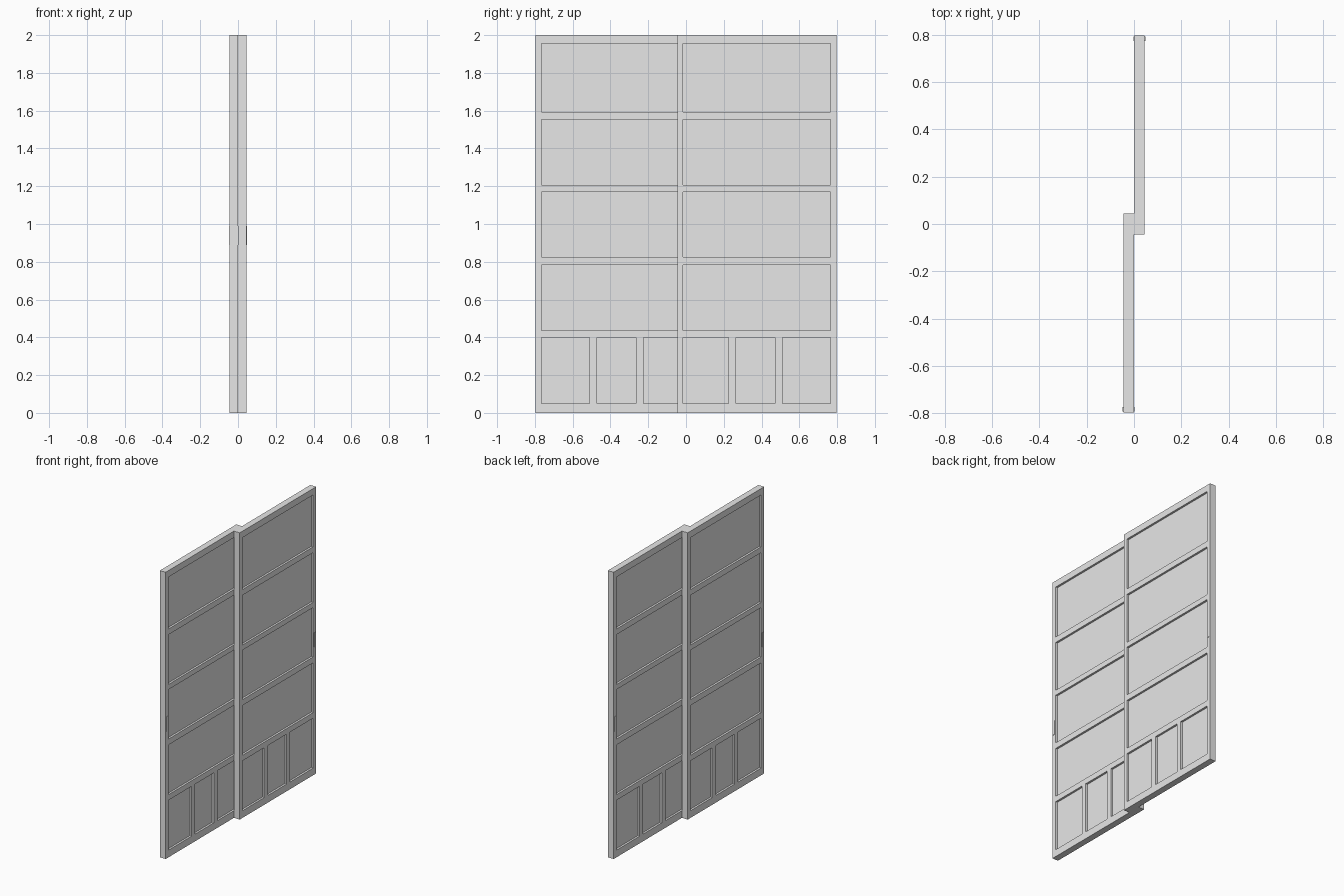
import bpy, bmesh, math
from mathutils import Matrix, Vector

if "Cube" in bpy.data.objects:
    bpy.data.objects.remove(bpy.data.objects["Cube"], do_unlink=True)

THICK = 0.045
RECESS = 0.014

grey = bpy.data.materials.new("plain_grey")
grey.use_nodes = True
grey.diffuse_color = (0.8, 0.8, 0.8, 1)
grey.node_tree.nodes["Principled BSDF"].inputs["Base Color"].default_value = (0.8, 0.8, 0.8, 1)


def finish(bm, name, turn):
    bmesh.ops.recalc_face_normals(bm, faces=bm.faces)
    bm.transform(Matrix.Rotation(turn, 4, "Z"))
    mesh = bpy.data.meshes.new(name)
    bm.to_mesh(mesh)
    bm.free()
    mesh.materials.append(grey)
    bpy.context.collection.objects.link(bpy.data.objects.new(name, mesh))


def box(name, low, high, turn):
    low, high = Vector(low), Vector(high)
    bm = bmesh.new()
    bmesh.ops.create_cube(bm, size=1)
    bm.transform(Matrix.Translation((low + high) / 2) @ Matrix.Diagonal((*(high - low), 1)))
    finish(bm, name, turn)


# Edges of stiles and rails; odd-numbered strips are the openings
stiles = [-0.045, -0.015, 0.225, 0.265, 0.472, 0.51, 0.765, 0.797]
rails = [0, 0.05, 0.398, 0.437, 0.784, 0.825, 1.17, 1.206, 1.553, 1.593, 1.955, 2]


def is_open(col, row):
    if row % 2 == 0:
        return False
    return col % 2 == 1 if row == 1 else 0 < col < len(stiles) - 2


def door_frame(name, turn):
    bm = bmesh.new()
    grid = [[bm.verts.new((0, y, z)) for z in rails] for y in stiles]
    for c in range(len(stiles) - 1):
        for r in range(len(rails) - 1):
            if not is_open(c, r):
                bm.faces.new((grid[c][r], grid[c + 1][r], grid[c + 1][r + 1], grid[c][r + 1]))
    bmesh.ops.delete(bm, geom=[v for v in bm.verts if not v.link_faces], context="VERTS")
    out = bmesh.ops.extrude_face_region(bm, geom=bm.faces[:], use_keep_orig=True)
    moved = [g for g in out["geom"] if isinstance(g, bmesh.types.BMVert)]
    bmesh.ops.translate(bm, verts=moved, vec=(THICK, 0, 0))
    finish(bm, name, turn)


# Two identical sliding doors, one turned half round
for side, turn in (("back", 0), ("front", math.pi)):
    door_frame(side + "_door_frame", turn)
    # Thin board filling all the openings, held inside the frame
    box(side + "_door_panel", (RECESS, -0.03, 0.03), (THICK - RECESS, 0.78, 1.97), turn)
    # Finger pull near the outer edge, slightly proud of both faces
    box(side + "_door_pull", (-0.003, 0.774, 0.89), (THICK + 0.003, 0.793, 0.99), turn)
